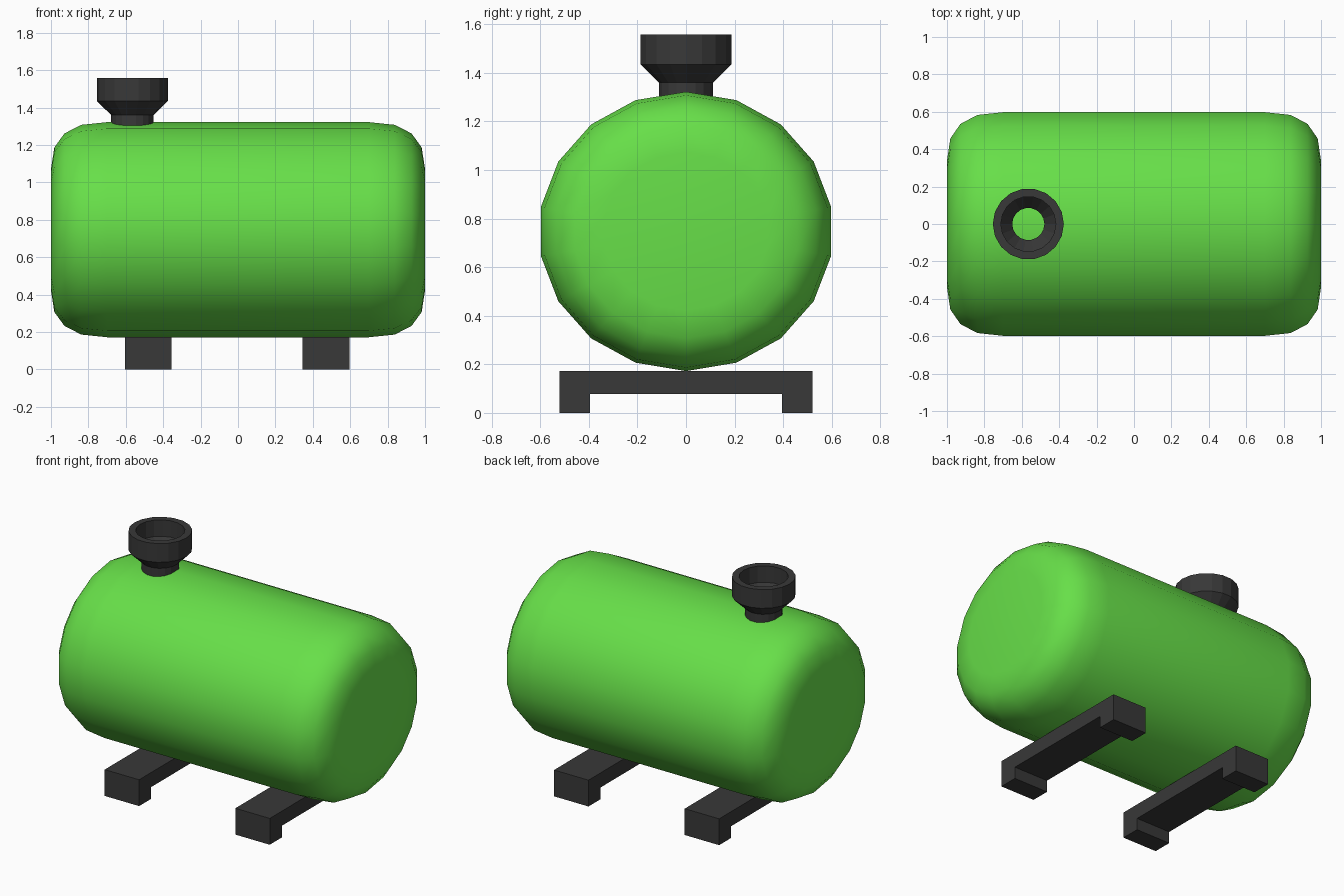
import bpy, bmesh
from math import cos, sin, tau
from mathutils import Matrix, Vector

cube = bpy.data.objects.get("Cube")
if cube:
    bpy.data.objects.remove(cube, do_unlink=True)

SIDES = 18


def material(name, rgb):
    m = bpy.data.materials.new(name)
    m.use_nodes = True
    m.diffuse_color = (*rgb, 1)
    bsdf = next(n for n in m.node_tree.nodes if n.type == "BSDF_PRINCIPLED")
    bsdf.inputs["Base Color"].default_value = (*rgb, 1)
    return m


def finish(name, bm, mat, smooth=False):
    bmesh.ops.recalc_face_normals(bm, faces=bm.faces[:])
    mesh = bpy.data.meshes.new(name)
    bm.to_mesh(mesh)
    bm.free()
    mesh.materials.append(mat)
    obj = bpy.data.objects.new(name, mesh)
    bpy.context.scene.collection.objects.link(obj)
    if smooth:
        bpy.ops.object.select_all(action="DESELECT")
        obj.select_set(True)
        bpy.context.view_layer.objects.active = obj
        bpy.ops.object.shade_smooth_by_angle(angle=0.6)
    return obj


def lathe(profile, closed):
    """Turn (radius, height) points about z; closed joins last ring to first, else caps."""
    bm = bmesh.new()
    rings = [[bm.verts.new((r * cos(tau * i / SIDES), r * sin(tau * i / SIDES), h))
              for i in range(SIDES)] for r, h in profile]
    pairs = list(zip(rings, rings[1:]))
    if closed:
        pairs.append((rings[-1], rings[0]))
    else:
        bm.faces.new(rings[0])
        bm.faces.new(rings[-1])
    for a, b in pairs:
        for i in range(SIDES):
            j = (i + 1) % SIDES
            bm.faces.new((a[i], a[j], b[j], b[i]))
    return bm


green = material("bright green", (0.136, 0.74, 0.066))
black = material("charcoal", (0.04, 0.04, 0.04))

# Tank: rounded drum lying along x, slightly wider than tall
end = [(0.565, 1.0), (0.765, 0.982), (0.895, 0.928), (0.975, 0.838), (1.0, 0.7)]
bm = lathe(end + [(r, -h) for r, h in reversed(end)], closed=False)
bm.transform(Matrix.Translation((0, 0, 0.747))
             @ Matrix.Diagonal((1, 0.607, 0.575, 1))
             @ Matrix.Rotation(tau / 4, 4, "Y"))
finish("tank", bm, green, smooth=True)

# Filler neck: hollow funnel with a wide collar
neck = [(0.113, 1.29), (0.113, 1.36), (0.19, 1.435), (0.19, 1.558),
        (0.147, 1.558), (0.147, 1.45), (0.086, 1.37), (0.086, 1.29)]
bm = lathe(neck, closed=True)
bm.transform(Matrix.Translation((-0.565, 0, 0)))
finish("filler_neck", bm, black)

# Feet: bridge-shaped skids across the underside
outline = [(-0.52, 0), (-0.395, 0), (-0.395, 0.077), (0.395, 0.077),
           (0.395, 0), (0.52, 0), (0.52, 0.173), (-0.52, 0.173)]
for name, x in (("right_foot", -0.605), ("left_foot", 0.345)):
    bm = bmesh.new()
    side = bm.faces.new([bm.verts.new((x, y, z)) for y, z in outline])
    ext = bmesh.ops.extrude_face_region(bm, geom=[side], use_keep_orig=True)
    moved = [g for g in ext["geom"] if isinstance(g, bmesh.types.BMVert)]
    bmesh.ops.translate(bm, verts=moved, vec=Vector((0.25, 0, 0)))
    finish(name, bm, black)
